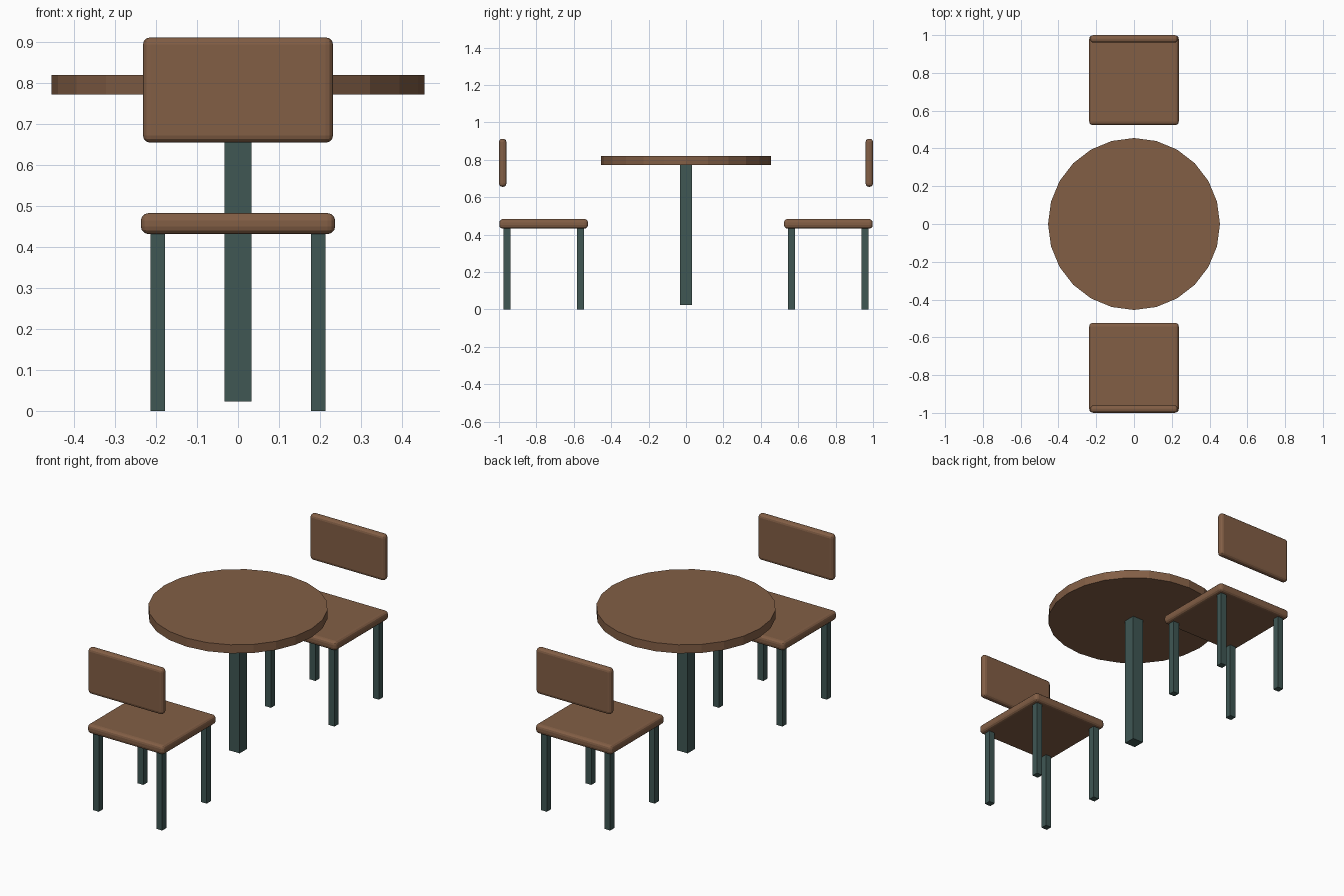
import bpy
import bmesh
from mathutils import Matrix

if "Cube" in bpy.data.objects:
    bpy.data.objects.remove(bpy.data.objects["Cube"])


def make_material(name, color):
    mat = bpy.data.materials.new(name)
    mat.diffuse_color = (*color, 1)
    mat.use_nodes = True
    mat.node_tree.nodes["Principled BSDF"].inputs["Base Color"].default_value = mat.diffuse_color
    return mat


wood = make_material("brown wood", (0.225, 0.113, 0.06))
metal = make_material("dark green metal", (0.05, 0.095, 0.088))


def finish(name, bm, mat):
    mesh = bpy.data.meshes.new(name)
    bm.to_mesh(mesh)
    bm.free()
    mesh.materials.append(mat)
    obj = bpy.data.objects.new(name, mesh)
    bpy.context.collection.objects.link(obj)
    return obj


def box(name, low, high, mat, bevel=0):
    """Box between two corners, with optional rounded edges."""
    bm = bmesh.new()
    bmesh.ops.create_cube(bm, size=1)
    for v in bm.verts:
        v.co = [(a + b) / 2 + c * (b - a) for a, b, c in zip(low, high, v.co)]
    bmesh.ops.recalc_face_normals(bm, faces=bm.faces)
    if bevel:
        bmesh.ops.bevel(bm, geom=bm.edges[:], offset=bevel, segments=3,
                        profile=0.5, affect='EDGES')
    return finish(name, bm, mat)


# Round table top with a vertex on the y axis
bm = bmesh.new()
bmesh.ops.create_cone(bm, cap_ends=True, segments=24, radius1=0.455,
                      radius2=0.455, depth=0.048,
                      matrix=Matrix.Translation((0, 0, 0.796)))
finish("table_top", bm, wood)

# Square table post
box("table_post", (-0.033, -0.033, 0.023), (0.033, 0.033, 0.775), metal)

# Two chairs facing the table
for side, label in ((-1, "front"), (1, "rear")):
    def chair_box(part, x, y, z, mat, bevel=0):
        ys = sorted((side * y[0], side * y[1]))
        box(f"{label}_chair_{part}", (x[0], ys[0], z[0]),
            (x[1], ys[1], z[1]), mat, bevel)

    chair_box("seat", (-0.237, 0.237), (0.524, 0.998), (0.432, 0.483), wood, 0.018)
    chair_box("backrest", (-0.232, 0.232), (0.96, 1.0), (0.655, 0.912), wood, 0.018)
    for lx, x_name in ((-0.196, "left"), (0.196, "right")):
        for ly, y_name in ((0.564, "inner"), (0.957, "outer")):
            chair_box(f"{x_name}_{y_name}_leg", (lx - 0.018, lx + 0.018),
                      (ly - 0.018, ly + 0.018), (0, 0.436), metal)
